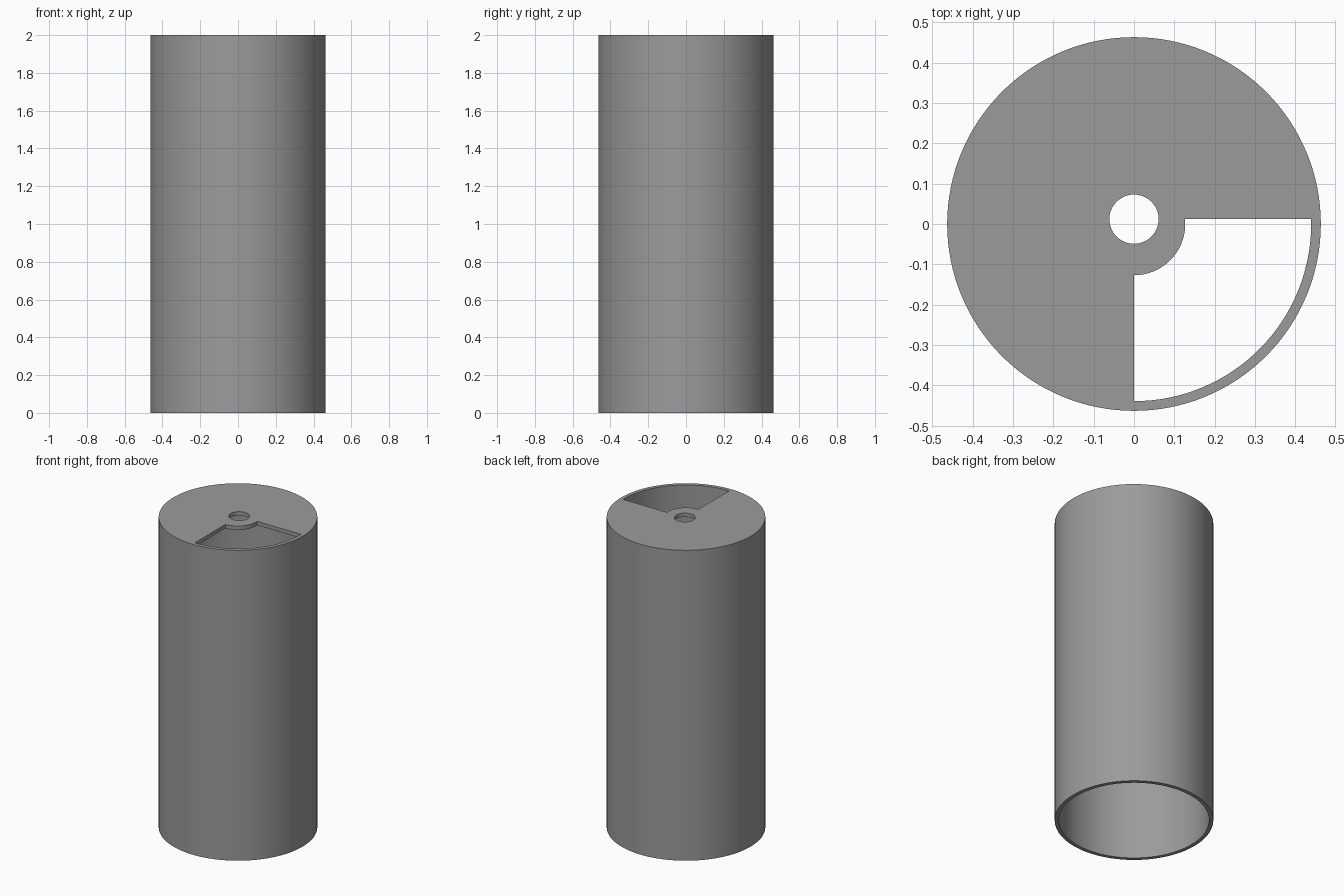
import bpy, bmesh, math

if "Cube" in bpy.data.objects:
    bpy.data.objects.remove(bpy.data.objects["Cube"])

R_OUT, R_IN = 0.463, 0.439        # tube wall
R_HUB, R_HOLE = 0.127, 0.061      # lid hub around the hole, round hole
Y_CUT = 0.013                     # back edge of the lid opening
TOP, UNDER = 2.0, 1.975           # lid top and underside


def arc(r, a0, a1, n, cy=0.0):
    """Points on an arc, both ends included."""
    return [(r * math.cos(a0 + (a1 - a0) * i / n),
             cy + r * math.sin(a0 + (a1 - a0) * i / n)) for i in range(n + 1)]


bm = bmesh.new()
cache = {}


def vert(p, z):
    key = (round(p[0], 5), round(p[1], 5), round(z, 5))
    if key not in cache:
        cache[key] = bm.verts.new(key)
    return cache[key]


def wall(path, z0, z1):
    """Upright strip of quads along a path."""
    for p, q in zip(path, path[1:]):
        bm.faces.new([vert(p, z0), vert(q, z0), vert(q, z1), vert(p, z1)])


def plate(loops, z):
    """Flat face bounded by closed loops; inner loops become holes."""
    edges = []
    for loop in loops:
        for p, q in zip(loop, loop[1:]):
            a, b = vert(p, z), vert(q, z)
            edges.append(bm.edges.get((a, b)) or bm.edges.new((a, b)))
    bmesh.ops.triangle_fill(bm, edges=edges, use_beauty=True, normal=(0, 0, 1))


# Outlines
start = -math.pi / 2
end = math.asin(Y_CUT / R_IN)
hub_end = math.asin(Y_CUT / R_HUB)
outer = arc(R_OUT, 0, math.tau, 128)
hole = arc(R_HOLE, 0, math.tau, 48, 0.012)
open_arc = arc(R_IN, start, end, 32)                 # tube wall at the opening
closed_arc = arc(R_IN, end, start + math.tau, 96)    # tube wall under the lid
cut_edge = [open_arc[-1]] + arc(R_HUB, hub_end, start, 24) + [open_arc[0]]

# Flat surfaces: lid top, lid underside, bottom rim
plate([outer, open_arc + cut_edge[1:], hole], TOP)
plate([closed_arc + cut_edge[::-1][1:], hole], UNDER)
plate([outer, open_arc + closed_arc[1:]], 0)

# Upright surfaces: outside, inside, lid opening, round hole
wall(outer, 0, TOP)
wall(closed_arc, 0, UNDER)
wall(open_arc, 0, UNDER)
wall(open_arc, UNDER, TOP)
wall(cut_edge, UNDER, TOP)
wall(hole, UNDER, TOP)

bmesh.ops.recalc_face_normals(bm, faces=bm.faces[:])
mesh = bpy.data.meshes.new("canister_shell")
bm.to_mesh(mesh)
bm.free()

grey = bpy.data.materials.new("mid_grey")
grey.diffuse_color = (0.33, 0.33, 0.33, 1)
grey.use_nodes = True
grey.node_tree.nodes["Principled BSDF"].inputs["Base Color"].default_value = grey.diffuse_color
mesh.materials.append(grey)

canister = bpy.data.objects.new("canister_shell", mesh)
bpy.context.collection.objects.link(canister)
bpy.context.view_layer.objects.active = canister
canister.select_set(True)
bpy.ops.object.shade_smooth_by_angle(angle=math.radians(30))
